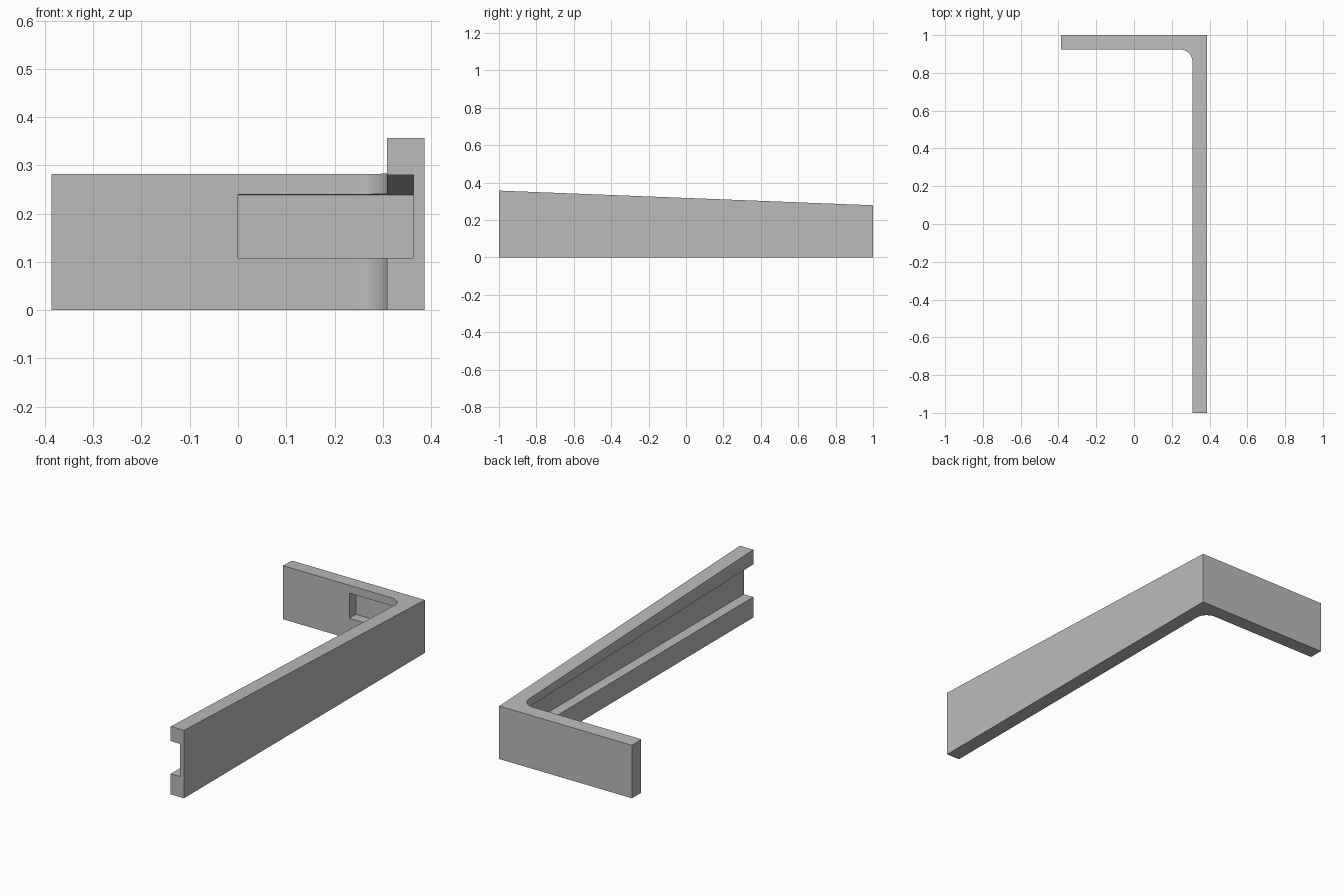
import bpy, bmesh, math

cube = bpy.data.objects.get("Cube")
if cube:
    bpy.data.objects.remove(cube, do_unlink=True)

grey = bpy.data.materials.new("plain grey")
grey.use_nodes = True
colour = (0.5, 0.5, 0.5, 1)
grey.diffuse_color = colour
grey.node_tree.nodes["Principled BSDF"].inputs["Base Color"].default_value = colour


def prism(name, outline, bottom, top):
    """Extrude a plan outline; top(y) gives the height of the upper face."""
    bm = bmesh.new()
    low = [bm.verts.new((x, y, bottom)) for x, y in outline]
    high = [bm.verts.new((x, y, top(y))) for x, y in outline]
    bm.faces.new(low)
    bm.faces.new(high)
    n = len(outline)
    for i in range(n):
        j = (i + 1) % n
        bm.faces.new((low[i], low[j], high[j], high[i]))
    bmesh.ops.recalc_face_normals(bm, faces=bm.faces)
    mesh = bpy.data.meshes.new(name)
    bm.to_mesh(mesh)
    bm.free()
    mesh.materials.append(grey)
    obj = bpy.data.objects.new(name, mesh)
    bpy.context.collection.objects.link(obj)
    return obj


half, inner_x, inner_y, radius = 0.386, 0.309, 0.924, 0.065

# L-shaped rail with a rounded inner corner and a sloping top
fillet = []
for i in range(13):
    a = math.radians(90 * i / 12)
    fillet.append((inner_x - radius + radius * math.cos(a),
                   inner_y - radius + radius * math.sin(a)))
outline = [(half, -1), (half, 1), (-half, 1), (-half, inner_y)]
outline += fillet[::-1] + [(inner_x, -1)]
rail = prism("corner_rail", outline, 0, lambda y: 0.357 - 0.0392 * (y + 1))

# Groove along the inside of both arms, stopping halfway along the short one
cut = [(0, -1.1), (0.364, -1.1), (0.364, 0.978), (0, 0.978)]
cutter = prism("groove_cutter", cut, 0.108, lambda y: 0.28 - 0.0208 * (y + 1))
cutter.hide_render = True
cutter.hide_set(True)

groove = rail.modifiers.new("groove", "BOOLEAN")
groove.operation = "DIFFERENCE"
groove.solver = "EXACT"
groove.object = cutter

# Apply the cut, then smooth the rounded corner only
bpy.ops.object.select_all(action="DESELECT")
rail.select_set(True)
bpy.context.view_layer.objects.active = rail
bpy.ops.object.modifier_apply(modifier="groove")
bpy.data.objects.remove(cutter, do_unlink=True)
bpy.ops.object.shade_smooth_by_angle(angle=math.radians(30))
